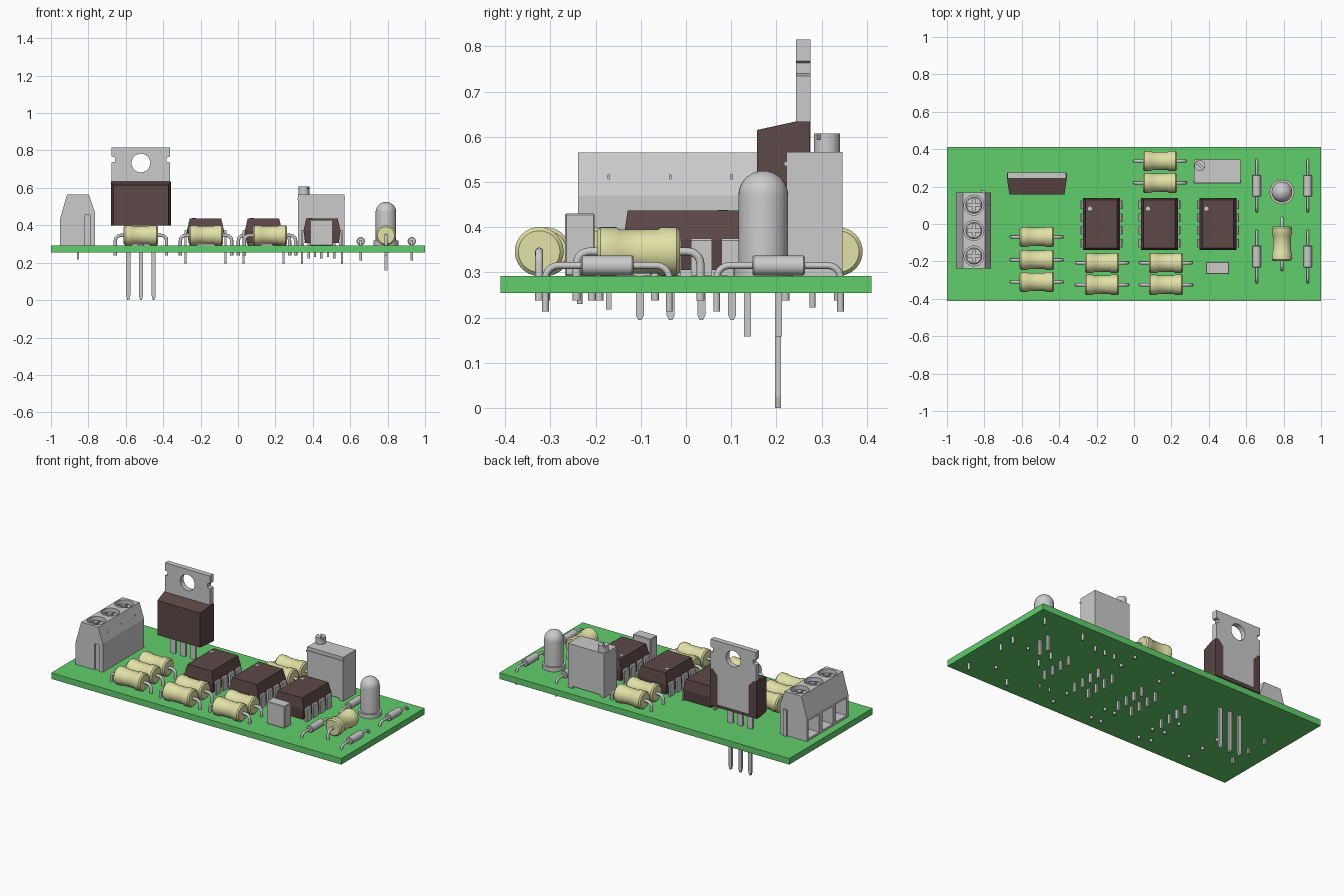
import bpy, bmesh, math
from mathutils import Vector, Matrix

if "Cube" in bpy.data.objects:
    bpy.data.objects.remove(bpy.data.objects["Cube"])

def material(name, rgb):
    m = bpy.data.materials.new(name)
    m.diffuse_color = (*rgb, 1)
    m.use_nodes = True
    m.node_tree.nodes["Principled BSDF"].inputs["Base Color"].default_value = m.diffuse_color
    return m

GREEN = material("board_green", (.12, .62, .15))
BLACK = material("package_black", (.11, .065, .065))
OLIVE = material("resistor_olive", (.75, .75, .38))
TOP = 0.292

def finish(name, bm, mat=None, smooth=False):
    bmesh.ops.recalc_face_normals(bm, faces=bm.faces)
    me = bpy.data.meshes.new(name)
    bm.to_mesh(me)
    bm.free()
    if mat:
        me.materials.append(mat)
    o = bpy.data.objects.new(name, me)
    bpy.context.collection.objects.link(o)
    if smooth:
        bpy.ops.object.select_all(action='DESELECT')
        o.select_set(True)
        bpy.context.view_layer.objects.active = o
        bpy.ops.object.shade_smooth_by_angle(angle=math.radians(35))
    return o

def add_box(bm, x0, x1, y0, y1, z0, z1):
    m = Matrix.Translation(((x0+x1)/2, (y0+y1)/2, (z0+z1)/2)) @ Matrix.Diagonal((x1-x0, y1-y0, z1-z0, 1))
    bmesh.ops.create_cube(bm, size=1, matrix=m)

def add_loft(bm, rings):
    rows = [[bm.verts.new(p) for p in r] for r in rings]
    n = len(rows[0])
    for a, b in zip(rows, rows[1:]):
        for i in range(n):
            bm.faces.new((a[i], a[(i+1) % n], b[(i+1) % n], b[i]))
    bm.faces.new(rows[0])
    bm.faces.new(rows[-1])

def add_prism(bm, pts, axis, a, b):
    place = {'x': lambda p, d: (d, p[0], p[1]), 'y': lambda p, d: (p[0], d, p[1])}[axis]
    add_loft(bm, [[place(p, d) for p in pts] for d in (a, b)])

def add_lathe(bm, prof, axis='z', c=(0, 0, 0), n=32):
    # prof: (radius, distance along axis)
    rings = []
    for r, h in prof:
        ring = []
        for i in range(n):
            t = 2*math.pi*i/n
            u, v = r*math.cos(t), r*math.sin(t)
            ring.append(Vector((u, v, h) if axis == 'z' else (h, u, v)) + Vector(c))
        rings.append(ring)
    add_loft(bm, rings)

def rect(hx, hy, z):
    return [(-hx, -hy, z), (hx, -hy, z), (hx, hy, z), (-hx, hy, z)]

def add_lead(bm, x0, x1, z, r, bottom, s):
    # wire leaving the body along x, bending down through the board
    b = 0.028
    path = [(x0, z, 0)]
    for k in range(6):
        t = math.pi/2*k/5
        path.append((x1-b+b*math.sin(t), z-b+b*math.cos(t), t))
    path.append((x1, bottom, math.pi/2))
    add_loft(bm, [[(s*(px + r*math.cos(q)*math.sin(t)), r*math.sin(q), pz + r*math.cos(q)*math.cos(t))
                   for q in (2*math.pi*i/12 for i in range(12))] for px, pz, t in path])

def cut(o, bm):
    c = finish(o.name + "_cutter", bm)
    c.hide_render = True
    m = o.modifiers.new("cut", 'BOOLEAN')
    m.object, m.solver = c, 'EXACT'
    bpy.context.view_layer.objects.active = o
    bpy.ops.object.modifier_apply(modifier=m.name)
    bpy.data.objects.remove(c)

def place_copies(parts, spots):
    # parts share mesh data; spots are (x, y, z rotation)
    for i, (x, y, rot) in enumerate(spots):
        for p in parts:
            o = p if i == 0 else p.copy()
            if i:
                bpy.context.collection.objects.link(o)
            o.location = (x, y, 0)
            o.rotation_euler.z = rot

# Circuit board
bm = bmesh.new()
add_box(bm, -1, 1, -.411, .411, .254, TOP)
finish("circuit_board", bm, GREEN)

# Large resistors
bm = bmesh.new()
add_lathe(bm, [(.046, -.092), (.054, -.084), (.054, -.05), (.049, -.042), (.049, .042),
               (.054, .05), (.054, .084), (.046, .092)], 'x', (0, 0, .346))
body = finish("resistor_body", bm, OLIVE, True)
bm = bmesh.new()
for s in (-1, 1):
    add_lead(bm, .085, .137, .346, .009, .238, s)
lead = finish("resistor_leads", bm, None, True)
place_copies([body, lead], [(.139, .337, 0), (.139, .22, 0), (-.519, -.069, 0), (-.519, -.192, 0),
                            (-.519, -.31, 0), (-.171, -.208, 0), (-.171, -.325, 0), (.171, -.208, 0),
                            (.171, -.325, 0), (.791, -.105, math.pi/2)])

# Small diodes
bm = bmesh.new()
add_lathe(bm, [(.019, -.058), (.022, -.055), (.022, .055), (.019, .058)], 'x', (0, 0, .315), 24)
body = finish("diode_body", bm, None, True)
bm = bmesh.new()
for s in (-1, 1):
    add_lead(bm, .05, .137, .315, .0075, .213, s)
lead = finish("diode_leads", bm, None, True)
place_copies([body, lead], [(x, y, math.pi/2) for x in (.656, .929) for y in (.205, -.174)])

# Eight-pin chips
bm = bmesh.new()
add_loft(bm, [rect(.09, .13, .305), rect(.099, .139, .372), rect(.084, .129, .437)])
body = finish("chip_body", bm, BLACK)
bm = bmesh.new()
add_lathe(bm, [(.011, .43), (.011, .4385)], 'z', (-.062, .082, 0), 16)
dot = finish("chip_pin_mark", bm)
bm = bmesh.new()
for s in (-1, 1):
    for y in (-.102, -.034, .034, .102):
        add_prism(bm, [(s*.09, .375), (s*.108, .375), (s*.113, .37), (s*.113, .293),
                       (s*.102, .293), (s*.102, .362), (s*.09, .362)], 'y', y-.023, y+.023)
        add_prism(bm, [(y-.009, .3), (y-.009, .205), (y-.004, .195), (y+.004, .195),
                       (y+.009, .205), (y+.009, .3)], 'x', s*.102, s*.113)
pins = finish("chip_pins", bm)
place_copies([body, dot, pins], [(x, 0, 0) for x in (-.174, .136, .449)])

# Power transistor: body, metal tab, legs
cx = -.519
bm = bmesh.new()
add_loft(bm, [[(cx+s*w, y, z) for s, w, z in ((-1, h, .4), (1, h, .4), (1, h, t), (-1, h, t))]
              for y, h, t in ((.157, .147, .615), (.243, .16, .634), (.274, .16, .634))])
finish("transistor_body", bm, BLACK)
bm = bmesh.new()
half = [(.11, .42), (.11, .6), (.14, .634), (.156, .634), (.156, .735), (.138, .74),
        (.138, .763), (.156, .768), (.156, .815)]
add_prism(bm, [(cx+x, z) for x, z in half] + [(cx-x, z) for x, z in reversed(half)], 'y', .243, .276)
tab = finish("transistor_tab", bm)
bm = bmesh.new()
bmesh.ops.create_cone(bm, cap_ends=True, segments=32, radius1=.05, radius2=.05, depth=.2,
                      matrix=Matrix.Translation((cx, .26, .733)) @ Matrix.Rotation(math.pi/2, 4, 'X'))
cut(tab, bm)
bm = bmesh.new()
for dx in (-.068, 0, .068):
    leg = [(.005, 0), (.011, .025), (.011, .28), (.019, .3), (.019, .41)]
    add_prism(bm, [(cx+dx+w, z) for w, z in leg] + [(cx+dx-w, z) for w, z in reversed(leg)], 'y', .197, .21)
finish("transistor_legs", bm)

# Terminal block with wire openings, screw wells and side rail
ys = (-.171, -.035, .101)
bm = bmesh.new()
add_prism(bm, [(-.952, TOP), (-.952, .433), (-.914, .565), (-.797, .565), (-.765, .47), (-.765, TOP)],
          'y', -.239, .168)
block = finish("terminal_block", bm)
bm = bmesh.new()
for y in ys:
    add_box(bm, -1, -.84, y-.052, y+.052, .305, .415)
    add_lathe(bm, [(.053, .505), (.053, .6)], 'z', (-.856, y, 0))
    add_box(bm, -.795, -.76, y-.002, y+.002, .507, .517)
add_box(bm, -.822, -.79, -.26, -.228, .28, .455)
cut(block, bm)
bm = bmesh.new()
add_box(bm, -.818, -.794, .16, .179, TOP, .455)
finish("terminal_rail", bm)
bm = bmesh.new()
for y in ys:
    add_lathe(bm, [(.045, .5), (.045, .54), (.04, .546)], 'z', (-.856, y, 0))
screws = finish("terminal_screws", bm, None, True)
bm = bmesh.new()
for y in ys:
    arm = [(.007, .007), (.007, .034), (-.007, .034), (-.007, .007), (-.034, .007), (-.034, -.007),
           (-.007, -.007), (-.007, -.034), (.007, -.034), (.007, -.007), (.034, -.007), (.034, .007)]
    add_loft(bm, [[(-.856+u, y+v, z) for u, v in arm] for z in (.528, .58)])
cut(screws, bm)
bm = bmesh.new()
for y in ys:
    add_box(bm, -.861, -.849, y-.006, y+.006, .218, .31)
finish("terminal_pins", bm)

# Trimmer: case, feet, slotted adjuster, pins
bm = bmesh.new()
add_box(bm, .322, .57, .222, .346, .305, .566)
add_box(bm, .317, .573, .217, .235, .535, .545)
for x in (.322, .54):
    add_box(bm, x, x+.03, .222, .346, TOP, .306)
finish("trimmer_case", bm)
bm = bmesh.new()
add_lathe(bm, [(.029, .55), (.029, .607)], 'z', (.352, .312, 0))
knob = finish("trimmer_adjuster", bm, None, True)
bm = bmesh.new()
add_loft(bm, [[Matrix.Rotation(-.7, 3, 'Z') @ Vector(p) + Vector((.352, .312, 0))
               for p in rect(.05, .005, z)] for z in (.594, .64)])
cut(knob, bm)
bm = bmesh.new()
for x in (.378, .446, .514):
    add_lathe(bm, [(.007, .222), (.007, .31)], 'z', (x, .28, 0), 12)
finish("trimmer_pins", bm)

# Box capacitor
bm = bmesh.new()
add_box(bm, .385, .508, -.268, -.202, TOP, .43)
bmesh.ops.bevel(bm, geom=bm.edges[:], offset=.003, segments=1, affect='EDGES')
finish("capacitor_box", bm)
bm = bmesh.new()
for x in (.412, .481):
    add_lathe(bm, [(.006, .23), (.006, .3)], 'z', (x, -.235, 0), 12)
finish("capacitor_pins", bm)

# Indicator lamp
bm = bmesh.new()
dome = [(.055*math.cos(t), .47+.055*math.sin(t)) for t in (math.pi/2*k/9 for k in range(9))]
add_lathe(bm, [(.066, TOP), (.066, .318), (.055, .318)] + dome + [(.001, .525)], 'z', (.791, .171, 0))
finish("lamp_lens", bm, None, True)
bm = bmesh.new()
for y in (.136, .205):
    add_box(bm, .783, .799, y-.008, y+.008, .158, .3)
finish("lamp_pins", bm)
